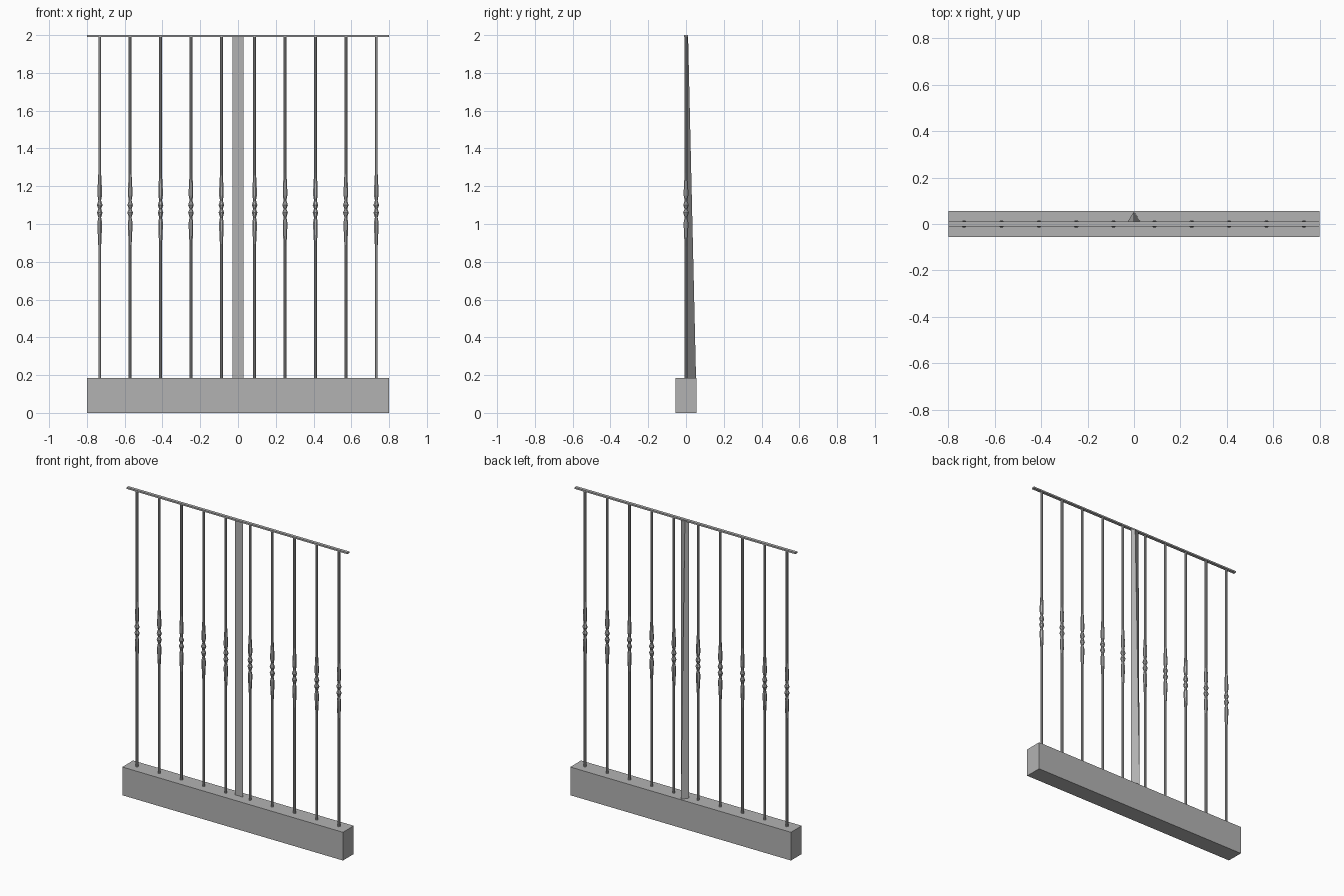
import bpy, bmesh, math

cube = bpy.data.objects.get("Cube")
if cube:
    bpy.data.objects.remove(cube, do_unlink=True)

# One plain grey for everything
grey = bpy.data.materials.new("grey")
grey.use_nodes = True
colour = (0.45, 0.45, 0.45, 1)
grey.diffuse_color = colour
grey.node_tree.nodes["Principled BSDF"].inputs["Base Color"].default_value = colour


def finish(name, bm):
    bmesh.ops.recalc_face_normals(bm, faces=bm.faces)
    mesh = bpy.data.meshes.new(name)
    bm.to_mesh(mesh)
    bm.free()
    mesh.materials.append(grey)
    obj = bpy.data.objects.new(name, mesh)
    bpy.context.collection.objects.link(obj)
    return obj


def box(name, size, centre):
    bm = bmesh.new()
    bmesh.ops.create_cube(bm, size=1)
    bmesh.ops.scale(bm, vec=size, verts=bm.verts)
    bmesh.ops.translate(bm, vec=centre, verts=bm.verts)
    return finish(name, bm)


def loft(name, rings):
    """Skin a stack of equal-sized point rings and cap both ends."""
    bm = bmesh.new()
    loops = [[bm.verts.new(p) for p in ring] for ring in rings]
    n = len(loops[0])
    for a, b in zip(loops, loops[1:]):
        for i in range(n):
            j = (i + 1) % n
            bm.faces.new((a[i], a[j], b[j], b[i]))
    bm.faces.new(loops[0][::-1])
    bm.faces.new(loops[-1])
    return finish(name, bm)


BASE_TOP, TOP = 0.185, 2.0

# Plinth and top rail
box("base_wall", (1.6, 0.112, BASE_TOP), (0, 0, BASE_TOP / 2))
box("top_rail", (1.6, 0.02, 0.01), (0, 0, TOP - 0.005))

# Triangular post whose back ridge leans in toward the top
loft("centre_post", [
    [(-0.029, 0.008, z), (0.029, 0.008, z), (0, ridge, z)]
    for z, ridge in ((BASE_TOP, 0.053), (TOP - 0.005, 0.011))])

# Baluster profile: radius and height, with a swollen collar and two beads
SIDES = 8
profile = [(0.008, BASE_TOP), (0.008, 0.88), (0.013, 0.98), (0.013, 1.01),
           (0.008, 1.035), (0.016, 1.06), (0.008, 1.08), (0.016, 1.1),
           (0.008, 1.125), (0.013, 1.15), (0.013, 1.18), (0.008, 1.27),
           (0.008, TOP - 0.01)]
angles = [2 * math.pi * (i + 0.5) / SIDES for i in range(SIDES)]
rings = [[(r * math.cos(a), r * math.sin(a), z) for a in angles]
         for r, z in profile]

first = loft("baluster", rings)
spots = [side * (0.088 + 0.161 * i) for side in (-1, 1) for i in range(5)]
for i, x in enumerate(spots):
    bar = first if i == 0 else bpy.data.objects.new("baluster", first.data)
    if i:
        bpy.context.collection.objects.link(bar)
    bar.location.x = x
